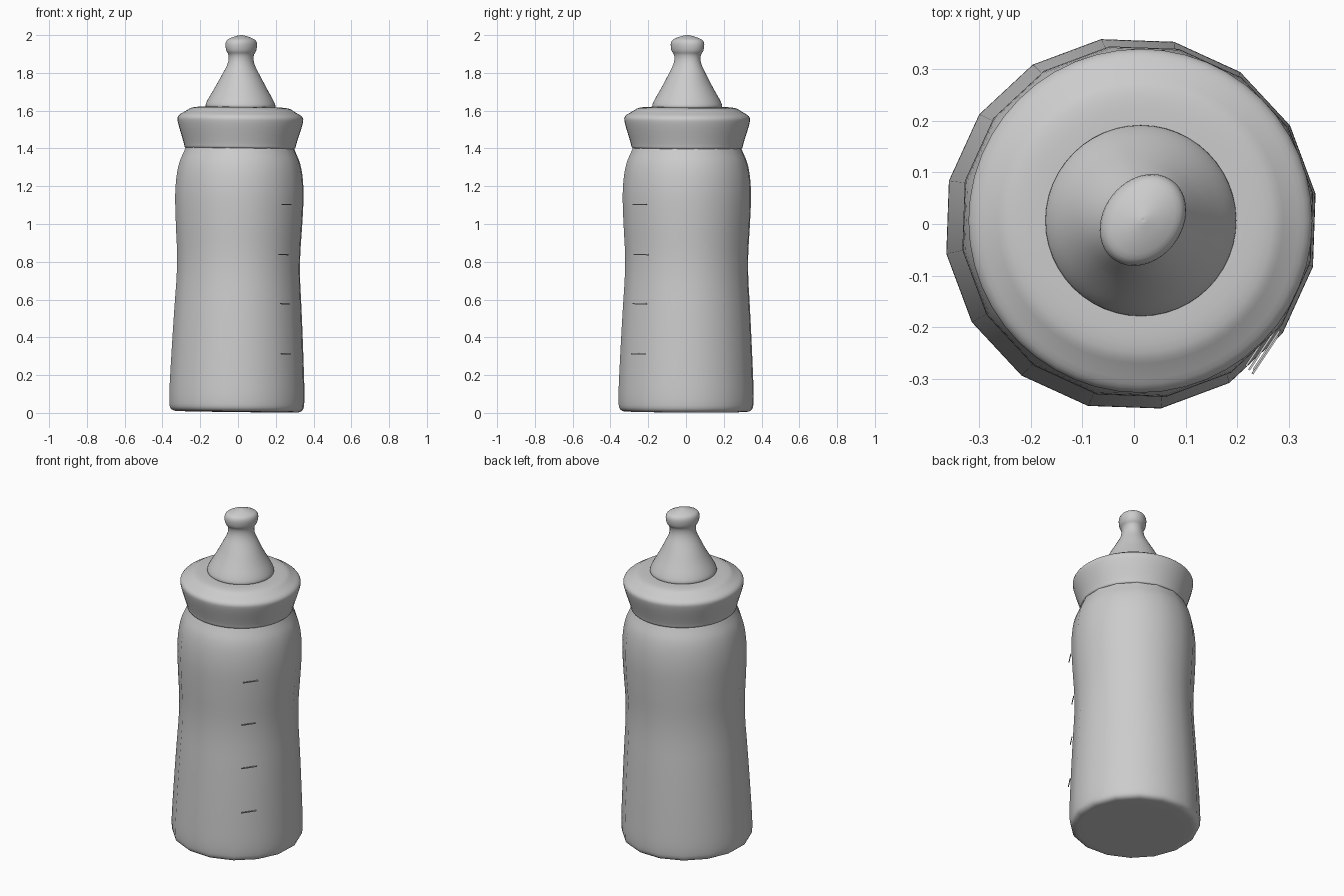
import bpy
import bmesh
import math
from mathutils import Matrix, Vector

default = bpy.data.objects.get("Cube")
if default:
    bpy.data.objects.remove(default, do_unlink=True)

# The whole bottle leans very slightly
LEAN = (Matrix.Translation((-0.007, 0, 0.005))
        @ Matrix.Rotation(0.0125, 4, "Y") @ Matrix.Rotation(-0.004, 4, "X"))


def soften(points, rounds):
    """Round a profile by cutting its corners, keeping the end points."""
    points = [Vector(p) for p in points]
    for _ in range(rounds):
        cut = [points[0]]
        for a, b in zip(points, points[1:]):
            cut += [a.lerp(b, 0.25), a.lerp(b, 0.75)]
        points = cut + [points[-1]]
    return points


def finish(name, bm):
    """Turn a bmesh into a leaning, smooth-shaded object."""
    bmesh.ops.recalc_face_normals(bm, faces=bm.faces)
    mesh = bpy.data.meshes.new(name)
    bm.to_mesh(mesh)
    bm.free()
    mesh.shade_smooth()
    mesh.set_sharp_from_angle(angle=math.radians(35))
    obj = bpy.data.objects.new(name, mesh)
    bpy.context.collection.objects.link(obj)
    obj.matrix_world = LEAN
    return obj


def lathe(name, profile, sides, phase=0.0, rounds=2, reshape=None):
    """Turn a (radius, height) profile around the z axis."""
    bm = bmesh.new()
    rings = []
    for radius, height in soften(profile, rounds):
        ring = []
        for i in range(sides):
            angle = phase + math.tau * i / sides
            co = Vector((radius * math.cos(angle), radius * math.sin(angle), height))
            ring.append(bm.verts.new(reshape(co) if reshape else co))
        rings.append(ring)
    for low, high in zip(rings, rings[1:]):
        for i in range(sides):
            j = (i + 1) % sides
            bm.faces.new((low[i], low[j], high[j], high[i]))
    bmesh.ops.remove_doubles(bm, verts=bm.verts, dist=1e-5)
    return finish(name, bm)


# Waisted sixteen-sided body with a rounded foot and shoulder
body = [(0, 0), (0.29, 0), (0.356, 0.003), (0.364, 0.06), (0.359, 0.2),
        (0.343, 0.52), (0.326, 0.78), (0.341, 1.02), (0.346, 1.18),
        (0.33, 1.31), (0.293, 1.39), (0.27, 1.45), (0, 1.45)]
lathe("bottle_body", body, 16, math.radians(9.2))

# Flared screw collar
collar = [(0, 1.4), (0.27, 1.395), (0.293, 1.395), (0.297, 1.42),
          (0.332, 1.53), (0.334, 1.565), (0.29, 1.59), (0.255, 1.613),
          (0.16, 1.615), (0, 1.615)]
lathe("screw_collar", collar, 48)


# Teat, round at its base and oval at the bulb
def oval_top(co):
    amount = 0.11 * min(1, max(0, (co.z - 1.75) / 0.15))
    turn = Matrix.Rotation(math.radians(53), 3, "Z")
    stretch = Matrix.Diagonal((1 + amount, 1 - amount, 1))
    return turn @ stretch @ turn.transposed() @ co


teat = [(0, 1.605), (0.17, 1.607), (0.188, 1.615), (0.178, 1.645),
        (0.14, 1.71), (0.1, 1.785), (0.069, 1.845), (0.066, 1.89),
        (0.084, 1.913), (0.087, 1.965), (0.05, 1.984), (0.006, 1.996), (0, 1.995)]
lathe("teat", teat, 48, reshape=oval_top)

# Raised volume marks on the body's front left side
facing = Matrix.Rotation(math.radians(-33.5), 4, "Z")
marks = {"lowest": (0.31, 0.355), "lower": (0.575, 0.343),
         "upper": (0.835, 0.332), "highest": (1.1, 0.346)}
for label, (height, distance) in marks.items():
    bm = bmesh.new()
    place = Matrix.Translation((distance, -0.07, height))
    size = Matrix.Diagonal((0.004, 0.09, 0.006, 1))
    bmesh.ops.create_cube(bm, size=1, matrix=facing @ place @ size)
    finish(label + "_volume_mark", bm)
